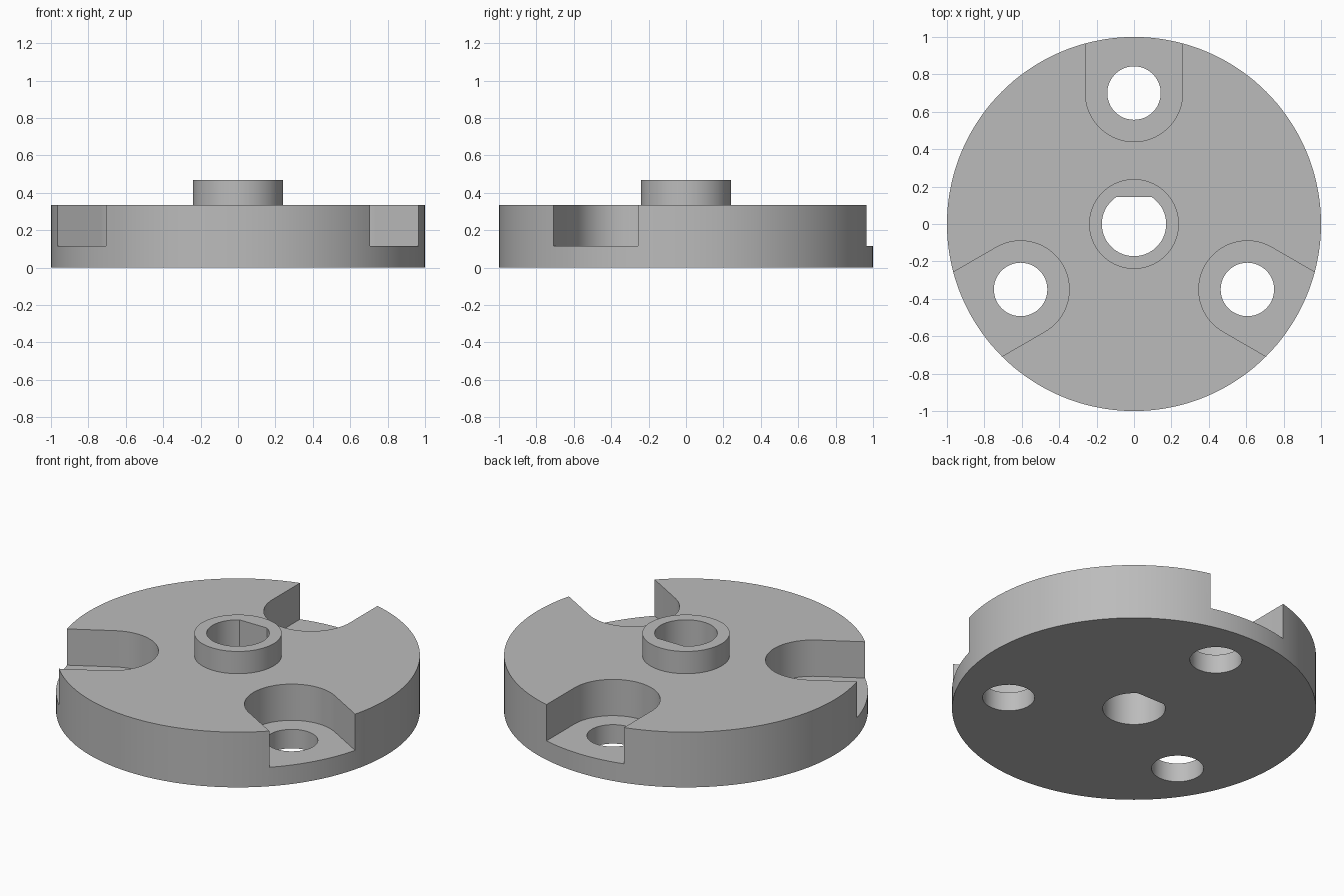
import bpy
import bmesh
from math import sin, cos, pi, asin, radians
from mathutils import Matrix

if "Cube" in bpy.data.objects:
    bpy.data.objects.remove(bpy.data.objects["Cube"], do_unlink=True)

DISC_TOP, HUB_TOP, POCKET_FLOOR = 0.335, 0.47, 0.115
HOLE_RADIUS, POCKET_RADIUS, BOLT_CIRCLE = 0.143, 0.26, 0.70
BORE_RADIUS, BORE_FLAT = 0.172, 0.145

grey = bpy.data.materials.new("plain grey")
grey.use_nodes = True
grey.diffuse_color = (0.5, 0.5, 0.5, 1)
grey.node_tree.nodes["Principled BSDF"].inputs["Base Color"].default_value = (0.5, 0.5, 0.5, 1)


def arc(radius, start, end, steps, cx=0.0):
    """Points along an arc, both ends included."""
    angles = [start + (end - start) * i / steps for i in range(steps + 1)]
    return [(cx + radius * cos(a), radius * sin(a)) for a in angles]


def circle(radius, steps, cx=0.0):
    return arc(radius, 0, 2 * pi, steps, cx)[:-1]


def prism(name, outline, bottom, top, turn=0.0):
    """Upright solid with the given outline, turned about z."""
    bm = bmesh.new()
    base = bm.faces.new([bm.verts.new((x, y, bottom)) for x, y in outline])
    side = bmesh.ops.extrude_face_region(bm, geom=[base])["geom"]
    raised = [v for v in side if isinstance(v, bmesh.types.BMVert)]
    bmesh.ops.translate(bm, verts=raised, vec=(0, 0, top - bottom))
    bmesh.ops.recalc_face_normals(bm, faces=bm.faces)
    bm.transform(Matrix.Rotation(turn, 4, "Z"))
    mesh = bpy.data.meshes.new(name)
    bm.to_mesh(mesh)
    bm.free()
    mesh.materials.append(grey)
    obj = bpy.data.objects.new(name, mesh)
    bpy.context.collection.objects.link(obj)
    return obj


def combine(target, tool, operation):
    """Apply a boolean and discard the tool."""
    tool.hide_render = True
    mod = target.modifiers.new(tool.name, "BOOLEAN")
    mod.operation, mod.solver, mod.object = operation, "EXACT", tool
    bpy.ops.object.select_all(action="DESELECT")
    target.select_set(True)
    bpy.context.view_layer.objects.active = target
    bpy.ops.object.modifier_apply(modifier=mod.name)
    bpy.data.objects.remove(tool, do_unlink=True)


# Round plate with a raised central hub
plate = prism("flange_plate", circle(1, 144), 0, DISC_TOP)
combine(plate, prism("hub", circle(BORE_RADIUS + 0.068, 72), 0.1, HUB_TOP), "UNION")

# D-shaped bore, flat towards the back
flat = asin(BORE_FLAT / BORE_RADIUS)
bore = arc(BORE_RADIUS, pi - flat, 2 * pi + flat, 64)
combine(plate, prism("bore_cutter", bore, -0.1, 0.6), "DIFFERENCE")

# Three open-ended pockets, each with a bolt hole through its floor
slot = arc(POCKET_RADIUS, pi / 2, 3 * pi / 2, 36, BOLT_CIRCLE)
slot += [(1.2, -POCKET_RADIUS), (1.2, POCKET_RADIUS)]
for degrees in (90, 210, 330):
    turn = radians(degrees)
    combine(plate, prism("pocket_cutter", slot, POCKET_FLOOR, 0.6, turn), "DIFFERENCE")
    hole = circle(HOLE_RADIUS, 48, BOLT_CIRCLE)
    combine(plate, prism("hole_cutter", hole, -0.1, 0.6, turn), "DIFFERENCE")

# Smooth walls with crisp rims
bpy.ops.object.shade_smooth_by_angle(angle=radians(30))
